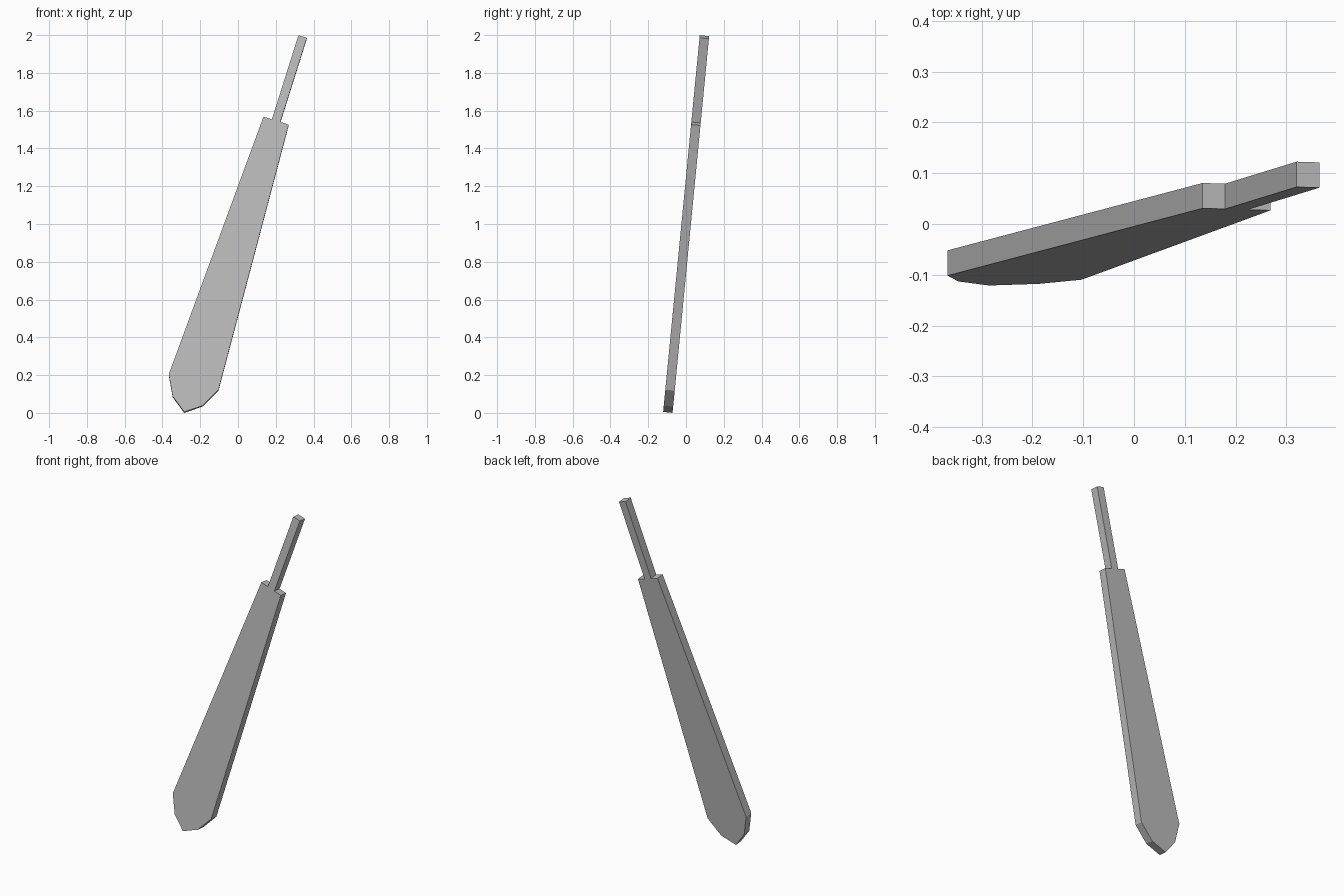
import bpy, bmesh
from math import radians
from mathutils import Matrix

cube = bpy.data.objects.get("Cube")
if cube:
    bpy.data.objects.remove(cube, do_unlink=True)

# One flat grey for the whole paddle
grey = bpy.data.materials.new("plain_grey")
grey.use_nodes = True
colour = (0.5, 0.5, 0.5, 1)
grey.diffuse_color = colour
grey.node_tree.nodes["Principled BSDF"].inputs["Base Color"].default_value = colour

# Half outline (half width, distance from tip): blade, shoulder, thin handle
TIP = (0, 0)
HALF = [(0.083, 0.061), (0.138, 0.167), (0.07, 1.624), (0.0235, 1.624), (0.0235, 2.093)]
THICKNESS = 0.05
outline = [TIP] + HALF + [(-w, h) for w, h in reversed(HALF)]

# Extrude the mirrored outline into a slab
bm = bmesh.new()
front = bm.faces.new([bm.verts.new((x, 0, z)) for x, z in outline])
slab = bmesh.ops.extrude_face_region(bm, geom=[front], use_keep_orig=True)
back = [v for v in slab["geom"] if isinstance(v, bmesh.types.BMVert)]
bmesh.ops.translate(bm, verts=back, vec=(0, THICKNESS, 0))

# Lean it sideways and slightly backwards, resting on its tip
lean = Matrix.Rotation(radians(-5.55), 4, "X") @ Matrix.Rotation(radians(17.44), 4, "Y")
bm.transform(Matrix.Translation((-0.285, -0.121, 0.005)) @ lean)
bmesh.ops.recalc_face_normals(bm, faces=bm.faces)

mesh = bpy.data.meshes.new("paddle")
bm.to_mesh(mesh)
bm.free()
mesh.materials.append(grey)
paddle = bpy.data.objects.new("paddle", mesh)
bpy.context.collection.objects.link(paddle)
